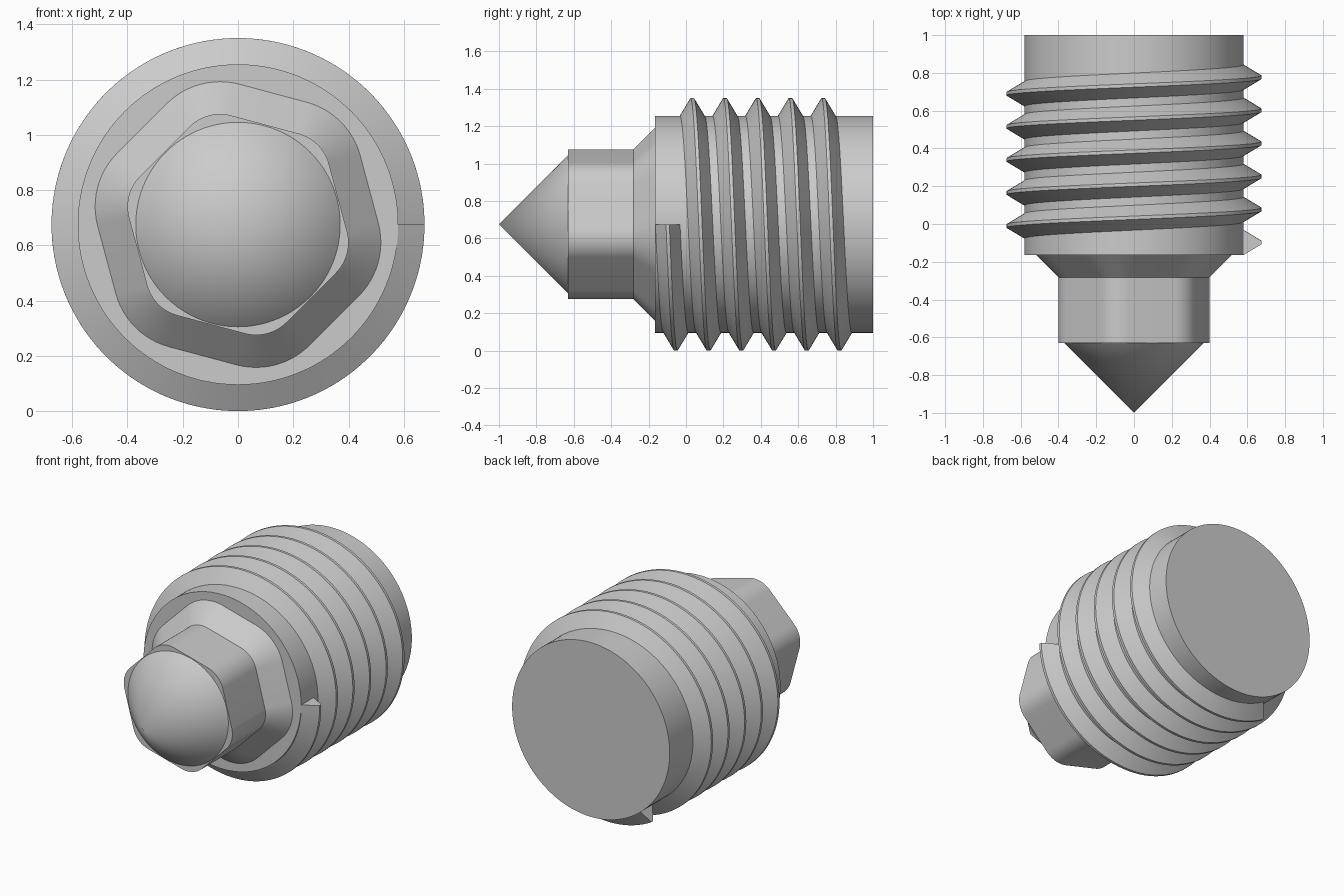
import bpy
import bmesh
from math import sin, cos, tan, pi, radians

cube = bpy.data.objects.get("Cube")
if cube:
    bpy.data.objects.remove(cube, do_unlink=True)

AXIS_Z = 0.675      # height of the long axis, equal to the thread's outer radius
CORE_R = 0.58
SEGMENTS = 128

grey = bpy.data.materials.new("plain grey")
grey.use_nodes = True
grey.diffuse_color = (0.6, 0.6, 0.6, 1)
grey.node_tree.nodes["Principled BSDF"].inputs["Base Color"].default_value = (0.6, 0.6, 0.6, 1)


def loft(name, sections, closed_ends=True):
    """Skin a row of equal-length closed point loops and cap both ends."""
    bm = bmesh.new()
    rings = [[bm.verts.new(p) for p in section] for section in sections]
    for a, b in zip(rings, rings[1:]):
        n = len(a)
        for i in range(n):
            j = (i + 1) % n
            bm.faces.new((a[i], a[j], b[j], b[i]))
    bm.faces.new(rings[0])
    bm.faces.new(rings[-1])
    bmesh.ops.remove_doubles(bm, verts=bm.verts, dist=1e-5)
    bmesh.ops.recalc_face_normals(bm, faces=bm.faces)
    mesh = bpy.data.meshes.new(name)
    bm.to_mesh(mesh)
    bm.free()
    mesh.materials.append(grey)
    obj = bpy.data.objects.new(name, mesh)
    bpy.context.collection.objects.link(obj)
    bpy.ops.object.select_all(action="DESELECT")
    obj.select_set(True)
    bpy.context.view_layer.objects.active = obj
    bpy.ops.object.shade_smooth_by_angle(angle=radians(25))
    return obj


def circle(radius, y):
    return [(radius * cos(2 * pi * i / SEGMENTS), y, AXIS_Z + radius * sin(2 * pi * i / SEGMENTS))
            for i in range(SEGMENTS)]


def rounded_hexagon(apothem, fillet, y, steps=12):
    points = []
    reach = (apothem - fillet) / cos(pi / 6)
    for corner in range(6):
        middle = radians(45 + 60 * corner)
        for s in range(steps + 1):
            a = middle + radians(60) * (s / steps - 0.5)
            points.append((reach * cos(middle) + fillet * cos(a), y,
                           AXIS_Z + reach * sin(middle) + fillet * sin(a)))
    return points


# Cylindrical core
loft("core", [circle(CORE_R, -0.165), circle(CORE_R, 1.0)])

# Rounded hexagonal neck flaring out to the core
flare = 0.117
loft("hexagonal_neck", [
    rounded_hexagon(0.375, 0.157, -0.63),
    rounded_hexagon(0.375, 0.157, -0.282),
    rounded_hexagon(0.375 + flare, 0.157 + flare, -0.165),
    rounded_hexagon(0.375 + flare, 0.157 + flare, -0.15),
])

# Conical point
tip = bmesh.new()
base = [tip.verts.new(p) for p in circle(0.37, -0.63)]
apex = tip.verts.new((0, -1, AXIS_Z))
for i, v in enumerate(base):
    tip.faces.new((v, base[(i + 1) % SEGMENTS], apex))
tip.faces.new(base)
bmesh.ops.recalc_face_normals(tip, faces=tip.faces)
tip_mesh = bpy.data.meshes.new("conical_point")
tip.to_mesh(tip_mesh)
tip.free()
tip_mesh.materials.append(grey)
tip_obj = bpy.data.objects.new("conical_point", tip_mesh)
bpy.context.collection.objects.link(tip_obj)
bpy.ops.object.select_all(action="DESELECT")
tip_obj.select_set(True)
bpy.context.view_layer.objects.active = tip_obj
bpy.ops.object.shade_smooth_by_angle(angle=radians(25))

# Helical thread: (radius, offset along the axis)
profile = [(CORE_R - 0.02, -0.066), (CORE_R, -0.066), (AXIS_Z, -0.009),
           (AXIS_Z, 0.009), (CORE_R, 0.066), (CORE_R - 0.02, 0.066)]
pitch, turns, start_y = 0.175, 5 + 1 / 3, -0.098
count = int(turns * SEGMENTS)
thread = []
for i in range(count + 1):
    t = turns * i / count
    a = -2 * pi * t
    thread.append([(r * cos(a), start_y + pitch * t + dy, AXIS_Z + r * sin(a)) for r, dy in profile])
loft("screw_thread", thread)
